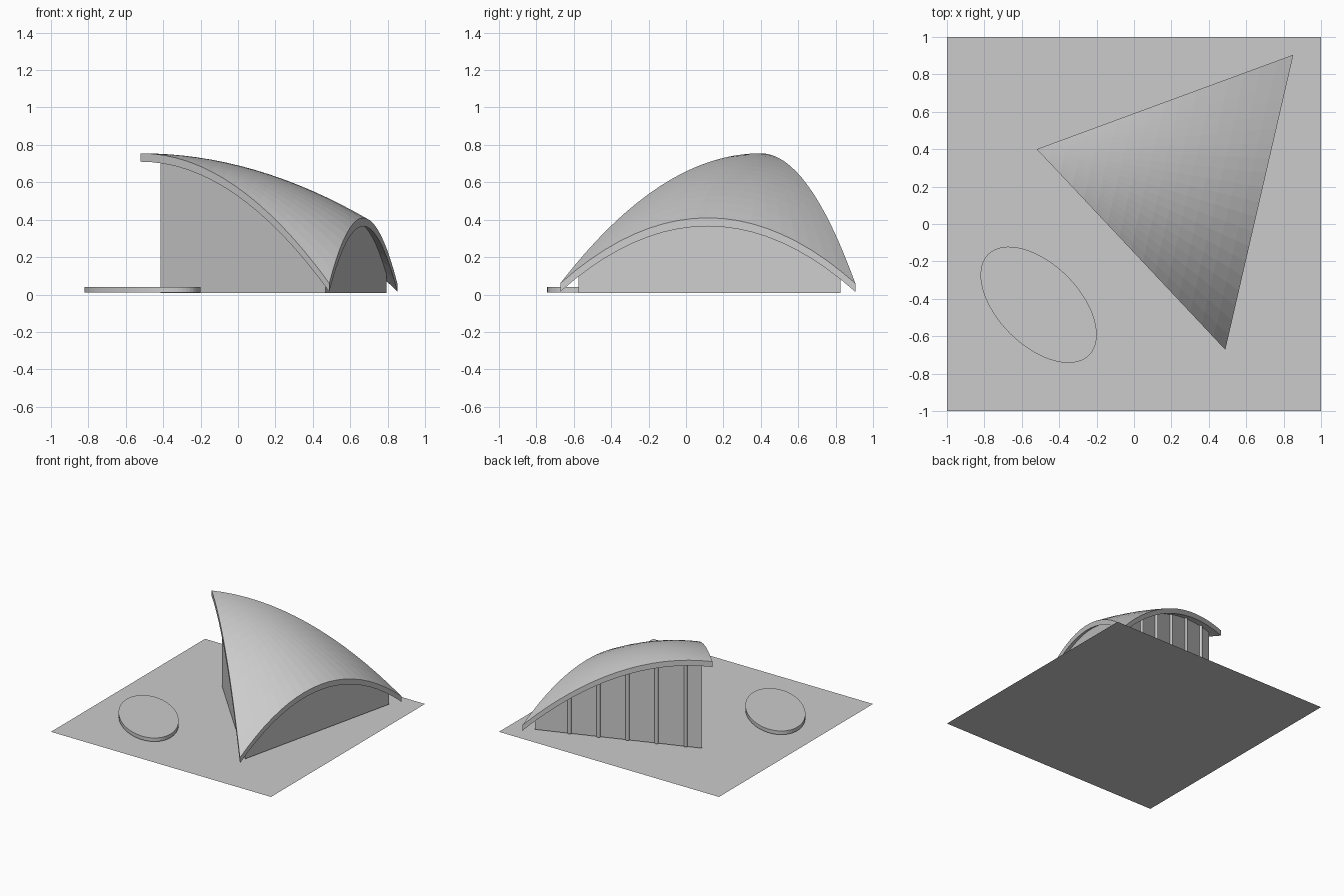
import bpy, bmesh
from math import pi
from mathutils import Vector, Matrix

if "Cube" in bpy.data.objects:
    bpy.data.objects.remove(bpy.data.objects["Cube"])

# Plan corners of the roof: raised tip and the two grounded feet
A, B, C = Vector((-0.52, 0.40)), Vector((0.852, 0.905)), Vector((0.488, -0.672))
TIP, FOOT, RISE, THICK = 0.755, 0.06, 0.35, 0.045


def roof_z(u, v):
    arch = FOOT + RISE * 4 * v * (1 - v)
    return TIP - (TIP - arch) * u * u


def soffit_z(p):
    eb, ec, d = B - A, C - A, p - A
    det = eb.cross(ec)
    b, c = d.cross(ec) / det, eb.cross(d) / det
    return roof_z(b + c, b / (b + c)) - THICK


def finish(bm, name):
    mesh = bpy.data.meshes.new(name)
    bm.to_mesh(mesh)
    bm.free()
    ob = bpy.data.objects.new(name, mesh)
    bpy.context.collection.objects.link(ob)
    return ob


# Flat ground sheet
bm = bmesh.new()
bmesh.ops.create_grid(bm, x_segments=1, y_segments=1, size=1)
finish(bm, "ground")

# Oval pool slab
bm = bmesh.new()
bmesh.ops.create_cone(bm, cap_ends=True, segments=64, radius1=1, radius2=1, depth=1)
bm.transform(Matrix.Translation((-0.51, -0.432, 0.025)) @ Matrix.Rotation(-pi / 4, 4, 'Z')
             @ Matrix.Diagonal((0.382, 0.217, 0.03, 1)))
finish(bm, "pool")

# Curved three-cornered roof shell: a fan of rows from the tip, thickened downward
bm = bmesh.new()
N, M = 16, 20
tip = bm.verts.new((A.x, A.y, TIP))
prev = None
for i in range(1, N + 1):
    u = i / N
    row = []
    for j in range(M + 1):
        v = j / M
        p = A + u * (C.lerp(B, v) - A)
        row.append(bm.verts.new((p.x, p.y, roof_z(u, v))))
    for j in range(M):
        if prev:
            bm.faces.new((prev[j], row[j], row[j + 1], prev[j + 1]))
        else:
            bm.faces.new((tip, row[j], row[j + 1]))
    prev = row
ext = bmesh.ops.extrude_face_region(bm, geom=bm.faces[:], use_keep_orig=True)
low = [g for g in ext["geom"] if isinstance(g, bmesh.types.BMVert)]
bmesh.ops.translate(bm, verts=low, vec=(0, 0, -THICK))
bmesh.ops.recalc_face_normals(bm, faces=bm.faces[:])
finish(bm, "roof_shell")

# Inset walls reaching up to the underside of the roof
WA, WB, WC = Vector((-0.415, 0.383)), Vector((0.793, 0.825)), Vector((0.468, -0.575))
BASE = 0.008


def wall(name, p, q, n=24):
    bm = bmesh.new()
    prev = None
    for i in range(n + 1):
        s = p.lerp(q, i / n)
        pair = (bm.verts.new((s.x, s.y, BASE)), bm.verts.new((s.x, s.y, soffit_z(s))))
        if prev:
            bm.faces.new((prev[0], pair[0], pair[1], prev[1]))
        prev = pair
    finish(bm, name)


wall("front_wall", WA, WC)
wall("side_wall", WC, WB)
wall("back_wall", WB, WA)

# Round mullions along the back wall
for k in range(5):
    s = WA.lerp(WB, 0.098 + 0.174 * k)
    h = soffit_z(s) + 0.01 - BASE
    bm = bmesh.new()
    bmesh.ops.create_cone(bm, cap_ends=True, segments=12, radius1=0.015, radius2=0.015, depth=h,
                          matrix=Matrix.Translation((s.x, s.y, BASE + h / 2)))
    finish(bm, f"mullion_{k + 1}")
